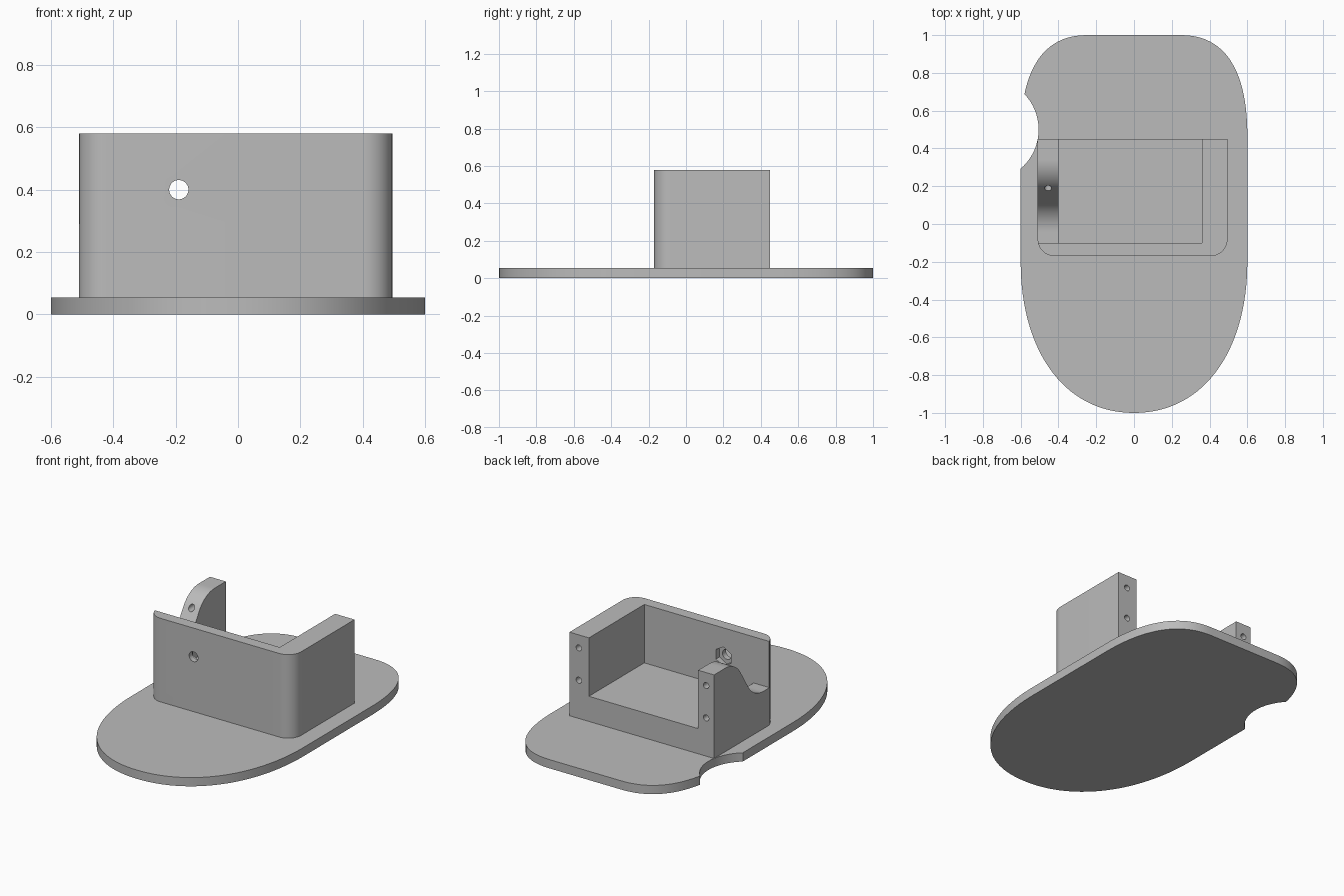
import bpy, bmesh, math
from mathutils import Vector, Matrix
from mathutils.geometry import interpolate_bezier

old = bpy.data.objects.get("Cube")
if old:
    bpy.data.objects.remove(old, do_unlink=True)

gray = bpy.data.materials.new("light_gray")
gray.use_nodes = True
gray.diffuse_color = (0.5, 0.5, 0.5, 1)
gray.node_tree.nodes["Principled BSDF"].inputs["Base Color"].default_value = (0.5, 0.5, 0.5, 1)


def prism(name, outline, start, depth, axis="z"):
    """Extrude a closed outline along z (outline is x, y) or along x (outline is y, z)."""
    bm = bmesh.new()
    if axis == "z":
        pts, move = [(a, b, start) for a, b in outline], Vector((0, 0, depth))
    else:
        pts, move = [(start, a, b) for a, b in outline], Vector((depth, 0, 0))
    face = bm.faces.new([bm.verts.new(p) for p in pts])
    ext = bmesh.ops.extrude_face_region(bm, geom=[face])
    bmesh.ops.translate(bm, vec=move, verts=[v for v in ext["geom"] if isinstance(v, bmesh.types.BMVert)])
    bmesh.ops.recalc_face_normals(bm, faces=bm.faces)
    return finish(name, bm)


def bore(name, x, z, y0, y1, radius, sides=32):
    """Cylinder lying along y, with a corner pointing up."""
    bm = bmesh.new()
    bmesh.ops.create_cone(bm, cap_ends=True, segments=sides, radius1=radius, radius2=radius,
                          depth=y1 - y0, matrix=Matrix.Translation((x, (y0 + y1) / 2, z))
                          @ Matrix.Rotation(math.pi / 2, 4, "X"))
    return finish(name, bm)


def finish(name, bm):
    mesh = bpy.data.meshes.new(name)
    bm.to_mesh(mesh)
    bm.free()
    mesh.materials.append(gray)
    obj = bpy.data.objects.new(name, mesh)
    bpy.context.collection.objects.link(obj)
    return obj


def activate(obj):
    bpy.ops.object.select_all(action="DESELECT")
    obj.select_set(True)
    bpy.context.view_layer.objects.active = obj


def cut(obj, cutter):
    activate(obj)
    mod = obj.modifiers.new("cut", "BOOLEAN")
    mod.operation, mod.solver, mod.object = "DIFFERENCE", "EXACT", cutter
    bpy.ops.object.modifier_apply(modifier=mod.name)
    bpy.data.objects.remove(cutter, do_unlink=True)


def bezier(points, steps):
    return [(p.x, p.y) for p in interpolate_bezier(*[Vector(p).to_3d() for p in points], steps)]


def arc(cx, cy, r, a0, a1, steps=16):
    angles = [math.radians(a0 + (a1 - a0) * i / steps) for i in range(steps + 1)]
    return [(cx + r * math.cos(a), cy + r * math.sin(a)) for a in angles]


def box_outline(x0, x1, y0, y1):
    return [(x0, y0), (x1, y0), (x1, y1), (x0, y1)]


# Base plate: half outline mirrored, with a round bite on one side
half = bezier([(0, -1), (0.37, -1), (0.6, -0.67), (0.6, -0.2)], 32)
half += bezier([(0.6, 0.47), (0.6, 0.75), (0.52, 1), (0.25, 1)], 24)
mirrored = [(-x, y) for x, y in reversed(half[1:])]
plate = prism("base_plate", half + mirrored, 0, 0.055)
cut(plate, prism("bite_cutter", arc(-0.778, 0.5, 0.273, 0, 360, 96)[:-1], -0.1, 0.3))

# Holder: block with rounded front corners, hollow and open at the back
r = 0.09
outline = arc(-0.51 + r, -0.17 + r, r, 180, 270) + arc(0.495 - r, -0.17 + r, r, 270, 360)
holder = prism("holder", outline + [(0.495, 0.45), (-0.51, 0.45)], 0.055, 0.525)
cut(holder, prism("cavity_cutter", box_outline(-0.4, 0.36, -0.1, 0.7), 0.213, 0.6))

# S-shaped dip in one side wall
bend, slope = 0.18, 57
dip = [(-0.1, 0.7), (-0.1, 0.29)]
dip += arc(-0.042, 0.29 + bend, bend, 270, 270 + slope)
dip += arc(0.34, 0.58 - bend, bend, 90 + slope, 90) + [(0.34, 0.7)]
cut(holder, prism("dip_cutter", dip, -0.6, 0.3, "x"))

# Screw holes in the back ends of both side walls
for x in (-0.455, 0.43):
    for z in (0.295, 0.498):
        cut(holder, bore("screw_cutter", x, z, 0.15, 0.5, 0.019, 24))

# Front hole with a hexagonal nut recess inside
cut(holder, bore("front_hole_cutter", -0.19, 0.4, -0.3, 0, 0.031))
cut(holder, bore("nut_cutter", -0.19, 0.4, -0.135, -0.05, 0.06, 6))

for obj in (plate, holder):
    activate(obj)
    bpy.ops.object.shade_smooth_by_angle(angle=math.radians(30))
